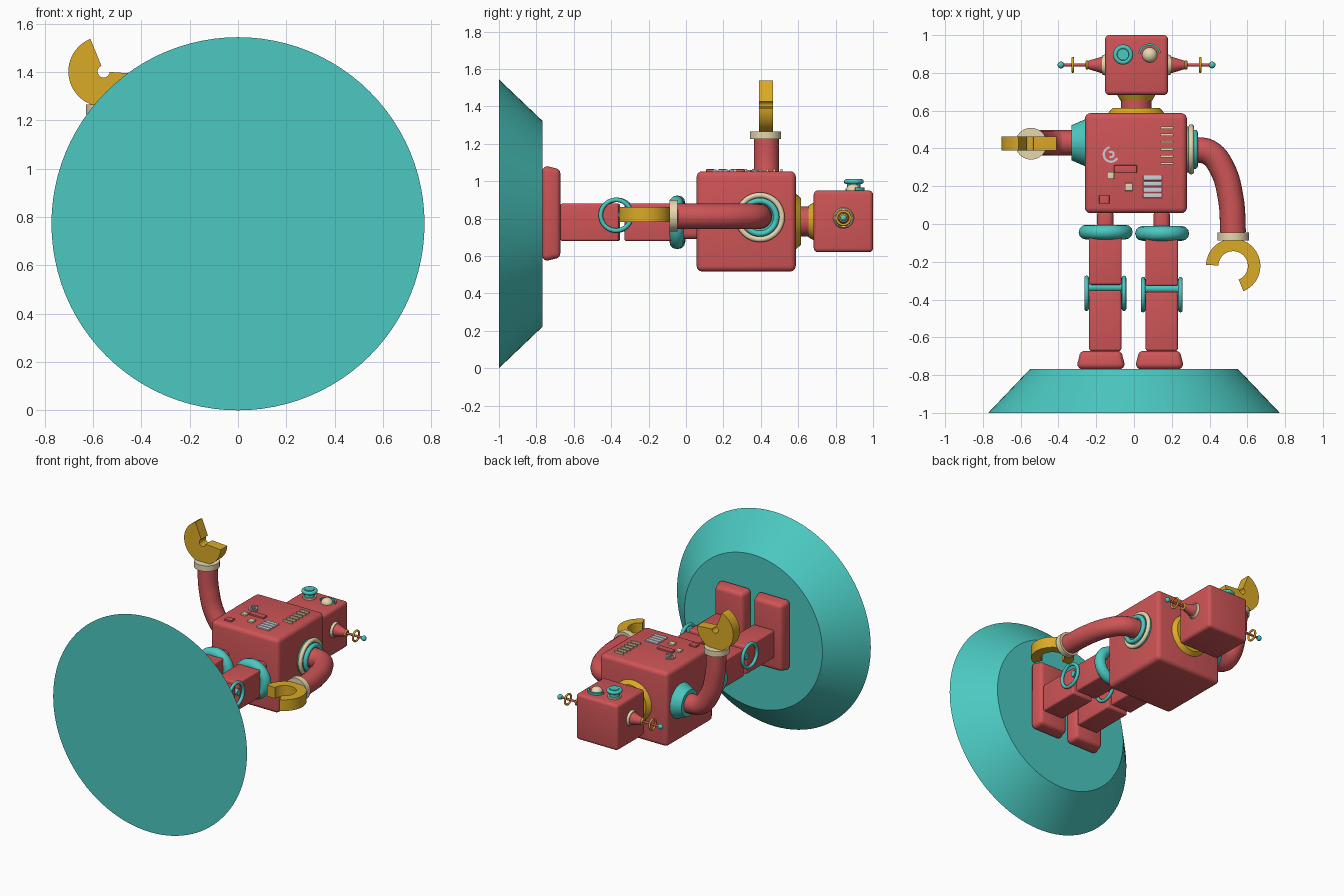
import bpy, bmesh, math
from mathutils import Vector

if "Cube" in bpy.data.objects:
    bpy.data.objects.remove(bpy.data.objects["Cube"])

COLORS = {"red": (0.62, 0.09, 0.095), "teal": (0.07, 0.58, 0.53), "gold": (0.70, 0.40, 0.02),
          "cream": (0.80, 0.68, 0.43), "silver": (0.6, 0.62, 0.68)}
MATS = {}
for key, col in COLORS.items():
    MATS[key] = bpy.data.materials.new(key)
    MATS[key].diffuse_color = (*col, 1)


def finish(name, color, smooth=True):
    ob = bpy.context.object
    ob.name = name
    ob.data.materials.append(MATS[color])
    if smooth:
        bpy.ops.object.shade_smooth_by_angle(angle=math.radians(35))
    return ob


def box(name, color, lo, hi, bevel=0.0):
    lo, hi = Vector(lo), Vector(hi)
    bpy.ops.mesh.primitive_cube_add(size=1, location=(lo + hi) / 2)
    ob = bpy.context.object
    ob.scale = hi - lo
    bpy.ops.object.transform_apply(location=False, rotation=False, scale=True)
    if bevel:
        mod = ob.modifiers.new("round", 'BEVEL')
        mod.width, mod.segments = bevel, 4
        bpy.ops.object.modifier_apply(modifier="round")
    return finish(name, color)


def rod(name, color, a, b, r1, r2=None, verts=40):
    a, b = Vector(a), Vector(b)
    rot = (b - a).to_track_quat('Z', 'Y').to_euler()
    bpy.ops.mesh.primitive_cone_add(vertices=verts, radius1=r1, radius2=r1 if r2 is None else r2,
                                    depth=(b - a).length, location=(a + b) / 2, rotation=rot)
    return finish(name, color)


def ring(name, color, center, axis, major, minor, stretch=1.0):
    rot = Vector(axis).to_track_quat('Z', 'Y').to_euler()
    bpy.ops.mesh.primitive_torus_add(major_radius=major, minor_radius=minor, major_segments=48,
                                     minor_segments=12, location=center, rotation=rot)
    bpy.context.object.scale.z = stretch
    return finish(name, color)


def ball(name, color, center, r, flat=1.0):
    bpy.ops.mesh.primitive_uv_sphere_add(segments=24, ring_count=14, radius=r, location=center)
    bpy.context.object.scale.z = flat
    return finish(name, color)


def tube(name, color, points, r):
    cu = bpy.data.curves.new(name, 'CURVE')
    cu.dimensions = '3D'
    cu.bevel_depth, cu.bevel_resolution, cu.resolution_u = r, 6, 10
    cu.use_fill_caps = True
    sp = cu.splines.new('BEZIER')
    sp.bezier_points.add(len(points) - 1)
    for p, co in zip(sp.bezier_points, points):
        p.co = co
        p.handle_left_type = p.handle_right_type = 'AUTO'
    ob = bpy.data.objects.new(name, cu)
    bpy.context.collection.objects.link(ob)
    cu.materials.append(MATS[color])


def arc_plate(name, color, center, u, v, r_in, r_out, a0, a1, thick, n=40):
    """Ring sector in the u/v plane, extruded symmetrically."""
    c, u, v = Vector(center), Vector(u), Vector(v)
    normal = u.cross(v)
    bm = bmesh.new()
    ang = [math.radians(a0 + (a1 - a0) * i / n) for i in range(n + 1)]
    rows = [[bm.verts.new(c + (u * math.cos(a) + v * math.sin(a)) * r - normal * thick / 2)
             for a in ang] for r in (r_in, r_out)]
    faces = [bm.faces.new((rows[0][i], rows[1][i], rows[1][i + 1], rows[0][i + 1])) for i in range(n)]
    ext = bmesh.ops.extrude_face_region(bm, geom=faces, use_keep_orig=True)
    bmesh.ops.translate(bm, vec=normal * thick,
                        verts=[g for g in ext["geom"] if isinstance(g, bmesh.types.BMVert)])
    bmesh.ops.recalc_face_normals(bm, faces=bm.faces)
    me = bpy.data.meshes.new(name)
    bm.to_mesh(me)
    bm.free()
    ob = bpy.data.objects.new(name, me)
    bpy.context.collection.objects.link(ob)
    bpy.context.view_layer.objects.active = ob
    bpy.ops.object.select_all(action='DESELECT')
    ob.select_set(True)
    return finish(name, color)


# round stand, the robot's up direction is +y
rod("stand", "teal", (0, -1, 0.772), (0, -0.767, 0.772), 0.772, 0.55, 96)

# torso, neck and head
box("torso", "red", (-0.26, 0.057, 0.517), (0.28, 0.587, 1.053), 0.03)
rod("collar_lower", "gold", (0.012, 0.58, 0.785), (0.012, 0.615, 0.785), 0.155, 0.125)
rod("neck", "red", (0.012, 0.6, 0.785), (0.012, 0.69, 0.785), 0.08)
rod("collar_upper", "gold", (0.012, 0.655, 0.785), (0.012, 0.69, 0.785), 0.085, 0.105)
box("head", "red", (-0.153, 0.683, 0.62), (0.18, 1.0, 0.95), 0.022)

# eyes: stacked lens and dome with brow
ex, ey = -0.058, 0.897
rod("lens_base", "cream", (ex, ey, 0.94), (ex, ey, 0.962), 0.045)
rod("lens_neck", "teal", (ex, ey, 0.95), (ex, ey, 0.99), 0.036)
ring("lens_rim", "teal", (ex, ey, 0.998), (0, 0, 1), 0.04, 0.013)
rod("lens_cap", "teal", (ex, ey, 0.985), (ex, ey, 1.012), 0.04, 0.03)
ball("dome_eye", "cream", (0.083, 0.895, 0.95), 0.04, 0.9)
arc_plate("brow", "teal", (0.083, 0.895, 0.955), (1, 0, 0), (0, 1, 0), 0.05, 0.06, 10, 175, 0.02)

# ear antennas
for side, s in (("left", -1), ("right", 1)):
    def at(d):
        return (0.0135 + s * d, 0.842, 0.803)
    rod(side + "_ear_disc", "cream", at(0.155), at(0.183), 0.06, 0.05, 16)
    rod(side + "_ear_cone", "red", at(0.18), at(0.262), 0.045, 0.02)
    ring(side + "_ear_collar", "gold", at(0.262), (1, 0, 0), 0.018, 0.007)
    rod(side + "_antenna", "red", at(0.25), at(0.41), 0.008, None, 16)
    ring(side + "_antenna_ring", "gold", at(0.337), (1, 0, 0), 0.036, 0.007)
    ball(side + "_antenna_tip", "teal", at(0.4), 0.018)

# chest details
for i in range(6):
    y = 0.51 - 0.038 * i
    box(f"vent_{i}", "cream", (0.14, y - 0.006, 1.04), (0.21, y + 0.006, 1.066))
arc_plate("dial_outer", "silver", (-0.122, 0.368, 1.052), (1, 0, 0), (0, 1, 0), 0.032, 0.044, 100, 330, 0.016)
arc_plate("dial_inner", "silver", (-0.122, 0.368, 1.052), (1, 0, 0), (0, 1, 0), 0.008, 0.02, -120, 130, 0.016)
for name, col, x0, y0, x1, y1 in (("long_button", "red", -0.105, 0.27, 0.015, 0.312),
                                  ("square_key_a", "cream", -0.144, 0.238, -0.106, 0.276),
                                  ("square_key_b", "cream", -0.048, 0.175, -0.007, 0.216),
                                  ("corner_button", "red", -0.185, 0.108, -0.13, 0.152)):
    box(name, col, (x0, y0, 1.04), (x1, y1, 1.064), 0.003)
for i in range(4):
    y = 0.151 + 0.031 * i
    box(f"grille_{i}", "silver", (0.048, y - 0.013, 1.04), (0.148, y + 0.013, 1.062), 0.003)

# legs
for side, x, d in (("left", -0.152, 0), ("right", 0.147, -0.007)):
    box(side + "_hip", "red", (x - 0.043, -0.06 + d, 0.69), (x + 0.043, 0.08, 0.87), 0.03)
    ring(side + "_thigh_ring", "teal", (x + 0.002, -0.043 + d, 0.78), (0, 1, 0), 0.104, 0.039)
    box(side + "_thigh", "red", (x - 0.087, -0.322 + d, 0.68), (x + 0.087, -0.04 + d, 0.88), 0.012)
    box(side + "_shin", "red", (x - 0.085, -0.672, 0.68), (x + 0.085, -0.352 + d, 0.88), 0.012)
    rod(side + "_knee_axle", "teal", (x - 0.1, -0.335 + d, 0.82), (x + 0.1, -0.335 + d, 0.82), 0.022)
    for tag, k in (("outer", -1), ("inner", 1)):
        ring(f"{side}_knee_ring_{tag}", "teal", (x + k * 0.099, -0.367 + d, 0.818), (1, 0, 0), 0.082, 0.012)
    f = x - 0.023 if x < 0 else x - 0.012
    foot = box(side + "_foot", "red", (f - 0.125, -0.77, 0.575), (f + 0.125, -0.672, 1.08), 0.03)
    for vert in foot.data.vertices:
        if vert.co.y > 0:
            vert.co.x *= 0.92
            vert.co.z *= 0.96

# both arms share one bend: outward offset and drop toward the hand
BEND = [(-0.06, 0), (0.0, 0), (0.07, -0.015), (0.135, -0.095), (0.182, -0.255), (0.195, -0.44)]

# hanging right arm
S = Vector((0.33, 0.392, 0.812))
rod("right_shoulder", "teal", (0.26, 0.395, 0.807), (0.302, 0.395, 0.807), 0.125, 0.12)
ring("right_shoulder_ring", "cream", (0.303, 0.395, 0.807), (1, 0, 0), 0.118, 0.015)
ring("right_shoulder_inner_ring", "teal", (0.322, 0.395, 0.807), (1, 0, 0), 0.088, 0.016)
rod("right_shoulder_plate", "teal", (0.29, 0.395, 0.807), (0.322, 0.395, 0.807), 0.09)
tube("right_arm", "red", [S + Vector((o, d, 0)) for o, d in BEND], 0.068)
rod("right_cuff", "cream", (0.525, -0.045, 0.815), (0.525, -0.087, 0.815), 0.084)
arc_plate("right_claw", "gold", (0.525, -0.222, 0.823), (1, 0, 0), (0, 1, 0), 0.078, 0.144, -68, 178, 0.08)

# raised left arm, hand pointing to +z
S = Vector((-0.35, 0.43, 0.80))
rod("left_shoulder", "teal", (-0.25, 0.43, 0.80), (-0.33, 0.43, 0.80), 0.128, 0.093)
tube("left_arm", "red", [S + Vector((-o, 0, -d)) for o, d in BEND], 0.067)
rod("left_cuff", "cream", (-0.545, 0.425, 1.225), (-0.545, 0.425, 1.266), 0.084)
arc_plate("left_claw", "gold", (-0.556, 0.427, 1.402), (1, 0, 0), (0, 0, 1), 0.025, 0.146, 112, 356, 0.075)

for m in bpy.data.materials:
    if m.users and not m.is_grease_pencil:
        m.use_nodes = True
        m.node_tree.nodes["Principled BSDF"].inputs["Base Color"].default_value = m.diffuse_color
